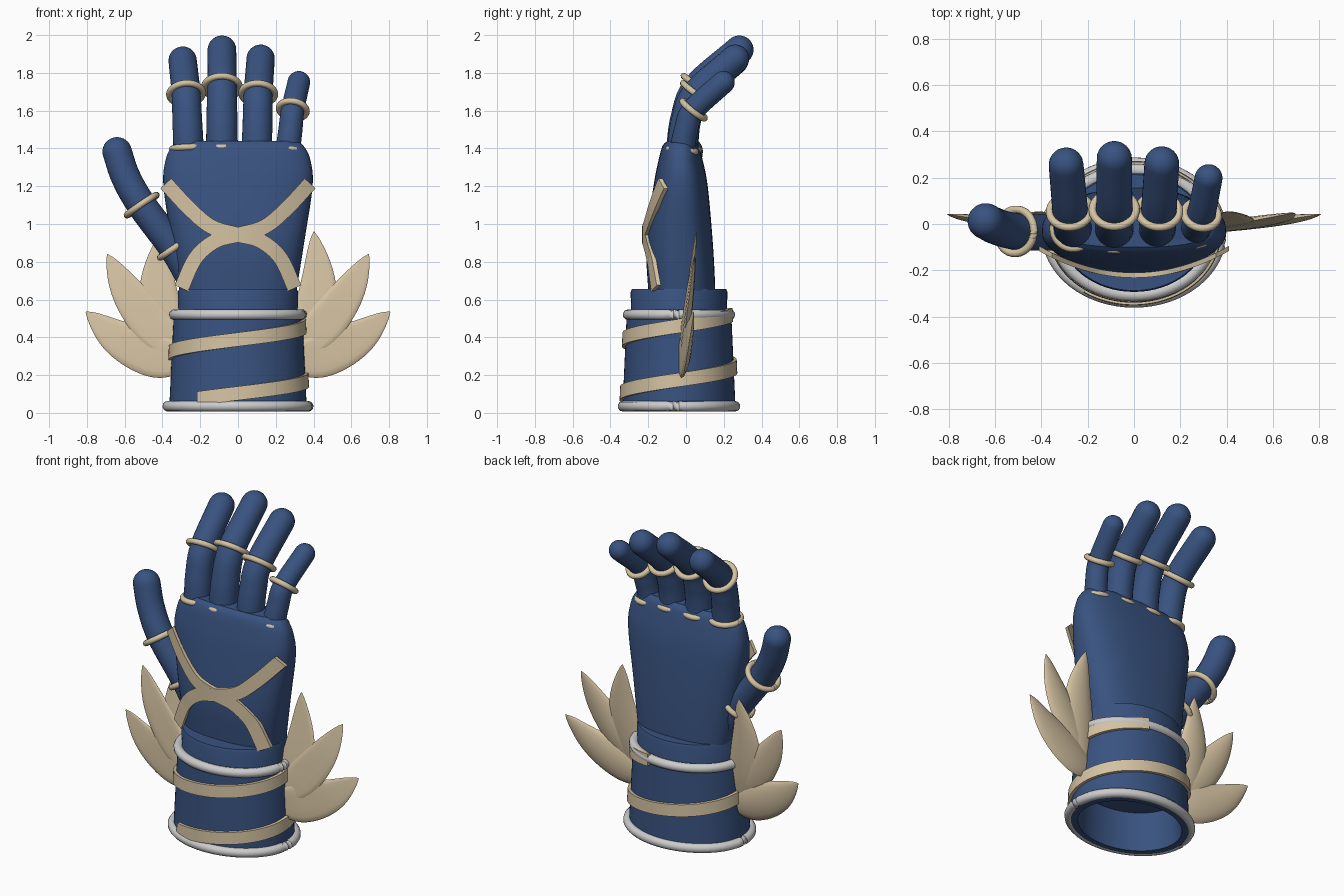
import bpy, bmesh
from math import sin, cos, pi, radians, copysign
from mathutils import Vector
from mathutils.bvhtree import BVHTree

if "Cube" in bpy.data.objects:
    bpy.data.objects.remove(bpy.data.objects["Cube"])


def material(name, rgb):
    m = bpy.data.materials.new(name)
    m.diffuse_color = (*rgb, 1)
    m.use_nodes = True
    m.node_tree.nodes["Principled BSDF"].inputs["Base Color"].default_value = m.diffuse_color
    return m


BLUE = material("blue_cloth", (0.04, 0.085, 0.215))
TAN = material("tan_trim", (0.66, 0.54, 0.36))


def loft(name, rings, mat=None, closed=False, angle=40):
    """Skin a list of equal-length point rings; cap the ends unless closed."""
    bm = bmesh.new()
    vs = [[bm.verts.new(p) for p in r] for r in rings]
    n = len(vs[0])
    pairs = list(zip(vs, vs[1:])) + ([(vs[-1], vs[0])] if closed else [])
    for a, b in pairs:
        for i in range(n):
            bm.faces.new((a[i], a[(i + 1) % n], b[(i + 1) % n], b[i]))
    if not closed:
        bm.faces.new(vs[0])
        bm.faces.new(vs[-1])
    bmesh.ops.recalc_face_normals(bm, faces=bm.faces)
    me = bpy.data.meshes.new(name)
    bm.to_mesh(me)
    bm.free()
    ob = bpy.data.objects.new(name, me)
    bpy.context.collection.objects.link(ob)
    if mat:
        me.materials.append(mat)
    bpy.ops.object.select_all(action='DESELECT')
    ob.select_set(True)
    bpy.context.view_layer.objects.active = ob
    bpy.ops.object.shade_smooth_by_angle(angle=radians(angle))
    return ob


def spline(pts, steps):
    """Catmull-Rom interpolation of points of any dimension."""
    p = [Vector(q) for q in pts]
    p = [2 * p[0] - p[1]] + p + [2 * p[-1] - p[-2]]
    out = []
    for i in range(1, len(p) - 2):
        a, b, c, d = p[i - 1:i + 3]
        for k in range(steps):
            t = k / steps
            out.append(0.5 * (2 * b + (c - a) * t + (2 * a - 5 * b + 4 * c - d) * t * t
                              + (3 * b - a - 3 * c + d) * t ** 3))
    return out + [p[-2]]


def ellipse(cx, cy, z, rx, ry, n=64, e=2.0):
    f = lambda v: copysign(abs(v) ** (2 / e), v)
    return [(cx + rx * f(cos(2 * pi * i / n)), cy + ry * f(sin(2 * pi * i / n)), z)
            for i in range(n)]


def circle(c, t, r, n=24):
    """Circle of radius r around c, perpendicular to t."""
    t = Vector(t).normalized()
    u = t.cross(Vector((0.1, 1, 0.05))).normalized()
    v = t.cross(u)
    return [c + r * (cos(2 * pi * i / n) * u + sin(2 * pi * i / n) * v) for i in range(n)]


def hoop(name, loop, minor, mat=None, n=10):
    """Round-section closed ring following a loop of points."""
    loop = [Vector(p) for p in loop]
    m = len(loop)
    loft(name, [circle(loop[i], loop[(i + 1) % m] - loop[i - 1], minor, n)
                for i in range(m)], mat, closed=True)


# Cuff: hollow tapered sleeve, and the wrist inside it
CY = -0.037
profile = [(0.01, 0.365, 0.30), (0.52, 0.34, 0.277), (0.52, 0.29, 0.23), (0.01, 0.32, 0.255)]
loft("cuff", [ellipse(0, CY, z, a, b) for z, a, b in profile], BLUE, closed=True)
loft("wrist", [ellipse(0, CY, z, a, b) for z, a, b in
               [(0.25, 0.31, 0.25), (0.64, 0.318, 0.256), (0.655, 0.312, 0.25)]], BLUE)
hoop("cuff_ring_bottom", ellipse(0, CY, 0.035, 0.372, 0.297), 0.028)
hoop("cuff_ring_top", ellipse(0, CY, 0.52, 0.337, 0.27), 0.028)

# Palm: z, half width, front y, back y
sections = [(0.50, 0.285, -0.19, 0.155), (0.65, 0.31, -0.2, 0.155), (0.9, 0.35, -0.21, 0.142),
            (1.2, 0.395, -0.172, 0.115), (1.34, 0.383, -0.145, 0.088),
            (1.41, 0.35, -0.125, 0.068), (1.44, 0.315, -0.1, 0.045)]
palm = loft("palm", [ellipse(0, (f + b) / 2, z, w, (b - f) / 2, 64, 2.6)
                     for z, w, f, b in spline(sections, 5)], BLUE)
bvh = BVHTree.FromPolygons([v.co for v in palm.data.vertices],
                           [p.vertices for p in palm.data.polygons])


# Fingers and thumb: swept tubes with rounded tips and two rings each
def digit(name, pts, r0, r1, ring_ids, ring_r):
    steps = 8
    path = spline(pts, steps)
    n = len(path)
    tan = [path[min(i + 1, n - 1)] - path[max(i - 1, 0)] for i in range(n)]
    rings = [circle(p, tan[i], r0 + (r1 - r0) * i / (n - 1)) for i, p in enumerate(path)]
    end = tan[-1].normalized()
    for k in range(1, 8):
        a = k * pi / 2 / 8
        rings.append(circle(path[-1] + end * r1 * sin(a), end, r1 * cos(a)))
    rings.append(circle(path[-1] + end * r1, end, r1 * 0.03))
    loft(name, rings, BLUE)
    for label, idx, r in zip(("base", "middle"), ring_ids, ring_r):
        i = idx * steps
        hoop(f"{name}_{label}_ring", circle(path[i], tan[i], r, 32), 0.017, TAN)


fingers = {  # base x, ring point, tip centre, base and tip radius
    "index_finger": (-0.262, (-0.275, 0.055, 1.69), (-0.293, 0.255, 1.865), 0.083, 0.075),
    "middle_finger": (-0.085, (-0.085, 0.062, 1.725), (-0.085, 0.282, 1.922), 0.088, 0.076),
    "ring_finger": (0.1, (0.107, 0.055, 1.69), (0.12, 0.26, 1.875), 0.083, 0.075),
    "little_finger": (0.265, (0.29, 0.04, 1.605), (0.322, 0.198, 1.75), 0.068, 0.06),
}
for name, (bx, mid, tip, r0, r1) in fingers.items():
    zb = 1.39 if r0 < 0.07 else 1.4
    half = (bx * 0.5 + mid[0] * 0.5, 0.0, (zb + mid[2]) / 2)
    digit(name, [(bx, -0.022, 1.3), (bx, -0.02, zb), half, mid, tip], r0, r1, (1, 3),
          (r0 + 0.003, r0 + 0.006))
digit("thumb", [(-0.25, -0.03, 0.72), (-0.34, -0.035, 0.872), (-0.51, -0.032, 1.1),
                (-0.595, -0.01, 1.25), (-0.64, 0.012, 1.382)], 0.08, 0.078, (1, 2),
      (0.088, 0.095))


# Crossed straps laid over the front of the palm
def front(x, z):
    y = -0.232 + 0.11 * (x / 0.4) ** 2
    hit = bvh.ray_cast(Vector((x, -2, z)), Vector((0, 1, 0)))[0]
    return min(y, hit.y - 0.014) if hit else y


strap = spline([(-0.382, 1.215), (-0.256, 1.08), (-0.14, 0.985), (0, 0.943),
                (0.12, 0.91), (0.225, 0.82), (0.3, 0.66)], 6)
for side, s in (("left", 1), ("right", -1)):
    rings = []
    for i, p in enumerate(strap):
        d = (strap[min(i + 1, len(strap) - 1)] - strap[max(i - 1, 0)]).normalized()
        o = Vector((-d.y, d.x)) * 0.039
        ring = []
        for k, off in ((1, 0), (0.33, 0), (-0.33, 0), (-1, 0),
                       (-1, 0.022), (-0.33, 0.022), (0.33, 0.022), (1, 0.022)):
            q = p + o * k
            ring.append((s * q.x, front(q.x, q.y) + off, q.y))
        rings.append(ring)
    loft(f"palm_strap_{side}", rings, TAN)

# Wrap: flat band spiralling up the cuff
rings = []
for i in range(121):
    a = -125 + 560 * i / 120
    z = 0.175 + 0.285 * a / 360
    c, s = cos(radians(a)), sin(radians(a))
    ring = []
    for dz, dr in ((-0.037, -0.005), (-0.037, 0.017), (0.037, 0.017), (0.037, -0.005)):
        k = (z + dz) / 0.52
        ring.append(((0.366 - 0.025 * k + dr) * c, CY + (0.301 - 0.023 * k + dr) * s, z + dz))
    rings.append(ring)
loft("cuff_wrap", rings, TAN)

# Petals: three on each side, pointed lens-shaped leaves leaning back
petals = [((0.29, 0.29), (0.44, 0.305), (0.64, 0.40), (0.805, 0.535), 0.118),
          ((0.32, 0.33), (0.45, 0.46), (0.59, 0.65), (0.692, 0.84), 0.105),
          ((0.36, 0.32), (0.405, 0.50), (0.425, 0.72), (0.402, 0.96), 0.108)]
widths = [(0.4,), (0.88,), (0.88,), (0.02,)]
for side, s in (("left", -1), ("right", 1)):
    for j, (*pts, w) in enumerate(petals):
        path = spline(pts, 8)
        n = len(path) - 1
        rings = []
        for i, p in enumerate(path):
            t = i / n
            d = (path[min(i + 1, n)] - path[max(i - 1, 0)]).normalized()
            o = Vector((-d.y, d.x))
            # full belly, rounded foot and a short sharp tip
            h = w * max(0.02, (sin(pi * (0.12 + 0.88 * t) ** 0.9)) ** 0.75)
            y = -0.022 + 0.07 * t + 0.006 * (j - 1)
            ring = []
            for k in range(16):
                a = 2 * pi * k / 16
                q = p + o * h * cos(a)
                ring.append((s * q.x, y + 0.2 * h * sin(a) - 0.012 * cos(a) ** 2 * h / w, q.y))
            rings.append(ring)
        loft(f"petal_{side}_{j + 1}", rings, TAN)
